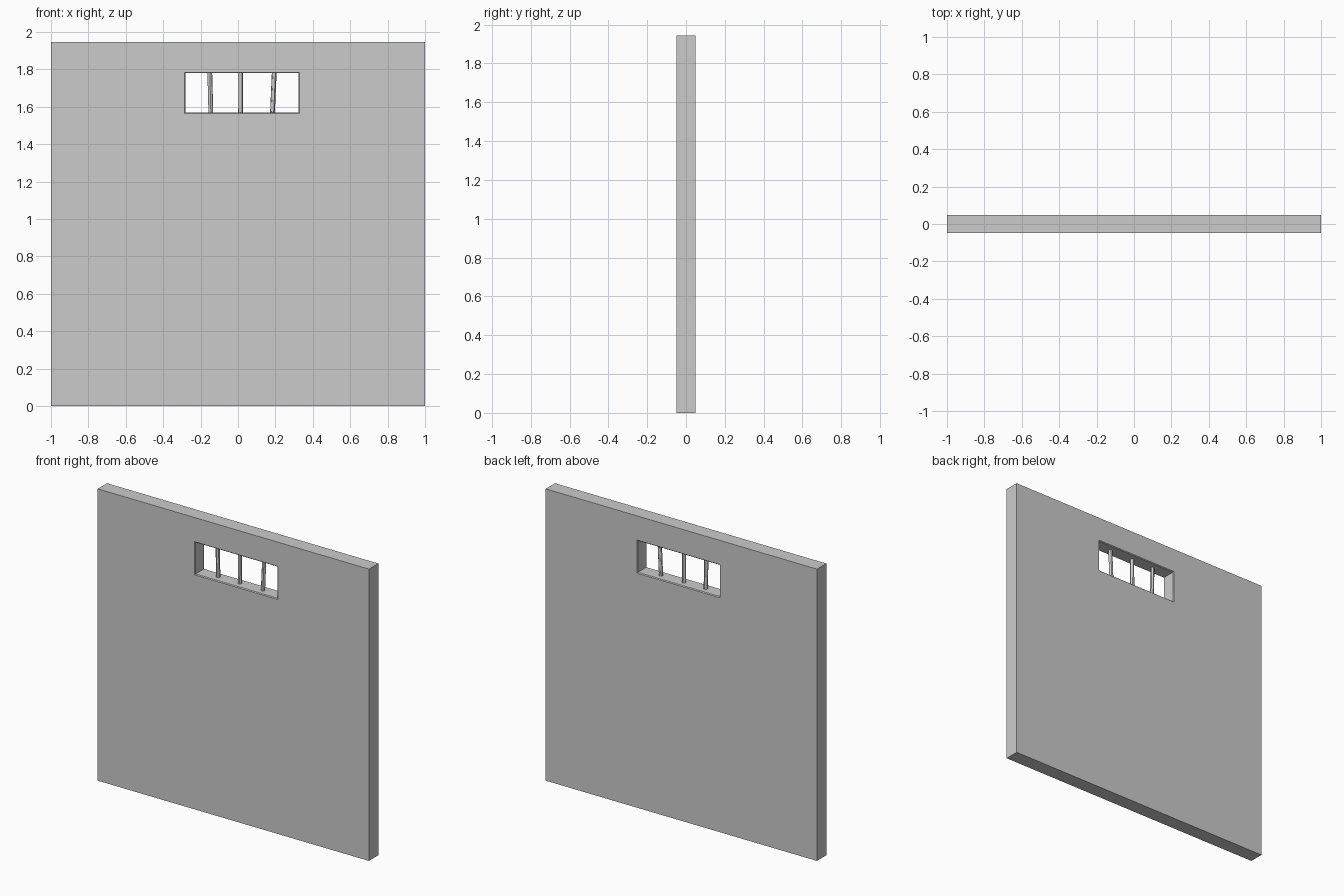
import bpy, bmesh
from mathutils import Vector

if "Cube" in bpy.data.objects:
    bpy.data.objects.remove(bpy.data.objects["Cube"])

T = 0.049                                  # half thickness of the wall
WALL = (-1.0, 1.0, 0.0, 1.945)             # x0, x1, z0, z1
HOLE = (-0.286, 0.328, 1.563, 1.784)
LIP = 0.005                                # small chamfer around the window


def ring(bm, rect, y, inset=0.0):
    x0, x1, z0, z1 = rect
    i = inset
    pts = [(x0 + i, z0 + i), (x1 - i, z0 + i), (x1 - i, z1 - i), (x0 + i, z1 - i)]
    return [bm.verts.new((x, y, z)) for x, z in pts]


def finish(bm, name):
    bmesh.ops.recalc_face_normals(bm, faces=bm.faces)
    mesh = bpy.data.meshes.new(name)
    bm.to_mesh(mesh)
    bm.free()
    obj = bpy.data.objects.new(name, mesh)
    bpy.context.collection.objects.link(obj)
    return obj


# Wall slab: closed loop of rectangular rings running through the window
bm = bmesh.new()
rings = [ring(bm, WALL, -T), ring(bm, HOLE, -T), ring(bm, HOLE, -T + LIP, LIP),
         ring(bm, HOLE, T - LIP, LIP), ring(bm, HOLE, T), ring(bm, WALL, T)]
for a, b in zip(rings, rings[1:] + rings[:1]):
    for k in range(4):
        n = (k + 1) % 4
        bm.faces.new((a[k], a[n], b[n], b[k]))
finish(bm, "wall")


# Window bars: slightly leaning round rods let into the sill and lintel
def bar(name, x_bottom, x_top, radius=0.0128):
    low, high = Vector((x_bottom, 0, 1.56)), Vector((x_top, 0, 1.79))
    axis = high - low
    bm = bmesh.new()
    bmesh.ops.create_cone(bm, cap_ends=True, segments=12, radius1=radius,
                          radius2=radius, depth=axis.length)
    turn = Vector((0, 0, 1)).rotation_difference(axis).to_matrix()
    bmesh.ops.rotate(bm, verts=bm.verts, cent=(0, 0, 0), matrix=turn)
    bmesh.ops.translate(bm, verts=bm.verts, vec=(low + high) / 2)
    obj = finish(bm, name)
    bpy.context.view_layer.objects.active = obj
    bpy.ops.object.select_all(action='DESELECT')
    obj.select_set(True)
    bpy.ops.object.shade_smooth_by_angle()


bar("left_bar", -0.145, -0.151)
bar("middle_bar", 0.014, 0.015)
bar("right_bar", 0.184, 0.194)
